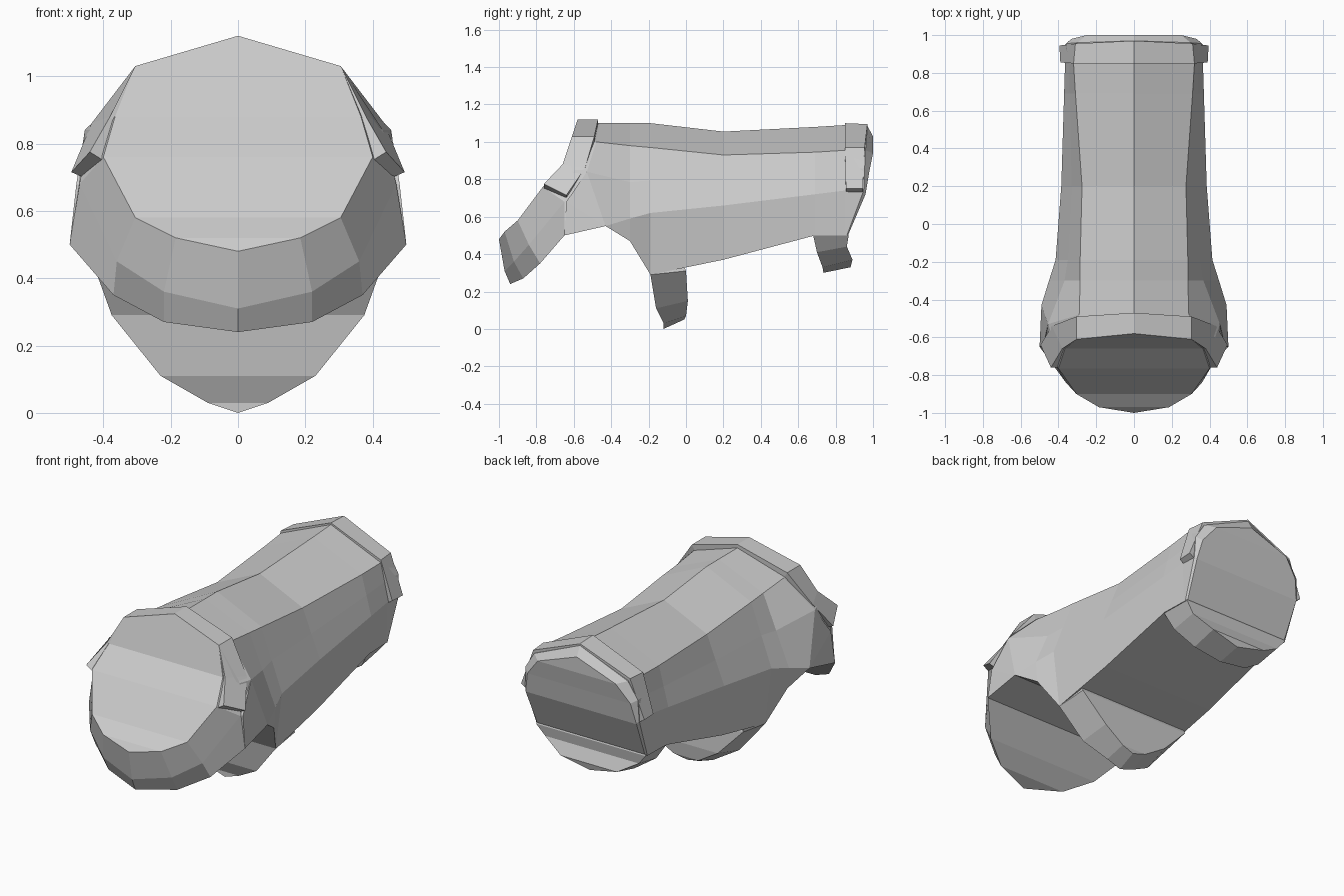
import bpy
import bmesh
from mathutils import Vector

old_cube = bpy.data.objects.get("Cube")
if old_cube:
    bpy.data.objects.remove(old_cube, do_unlink=True)

grey = bpy.data.materials.new("plain grey")
grey.use_nodes = True
colour = (0.6, 0.6, 0.6, 1)
grey.diffuse_color = colour
grey.node_tree.nodes["Principled BSDF"].inputs["Base Color"].default_value = colour


def mirrored(point):
    return Vector((-point[0], point[1], point[2]))


def full_ring(half):
    """Complete a half outline, listed from its top to its bottom."""
    return [Vector(p) for p in half] + [mirrored(p) for p in reversed(half)]


def loft(name, rings):
    """Skin closed rings and close both ends with strips across the width."""
    bm = bmesh.new()
    rows = [[bm.verts.new(p) for p in ring] for ring in rings]
    count = len(rows[0])
    for first, second in zip(rows, rows[1:]):
        for i in range(count):
            j = (i + 1) % count
            bm.faces.new((first[i], first[j], second[j], second[i]))
    for row in (rows[0], rows[-1]):
        for i in range(count // 2 - 1):
            bm.faces.new((row[i], row[i + 1], row[count - 2 - i], row[count - 1 - i]))
    bmesh.ops.remove_doubles(bm, verts=bm.verts, dist=0.0005)
    bmesh.ops.dissolve_degenerate(bm, edges=bm.edges, dist=0.0005)
    bmesh.ops.recalc_face_normals(bm, faces=bm.faces)
    mesh = bpy.data.meshes.new(name)
    bm.to_mesh(mesh)
    bm.free()
    mesh.materials.append(grey)
    obj = bpy.data.objects.new(name, mesh)
    bpy.context.collection.objects.link(obj)
    return obj


def half_loft(name, *halves):
    return loft(name, [full_ring(half) for half in halves])


def strap(name, front_edge, back_edge, inset=0.92):
    """Band over the top of the body, with a solid thickness."""
    def inward(p):
        return Vector((p[0] * inset, p[1], 0.5 + (p[2] - 0.5) * inset))

    sections = [[Vector(f), Vector(b), inward(b), inward(f)]
                for f, b in zip(front_edge, back_edge)]
    other_side = [[mirrored(p) for p in section] for section in reversed(sections[1:])]
    return loft(name, other_side + sections)


def station(y, top, shoulder, side, bottom):
    """Upright trunk section: top height, then (x, z) corners."""
    middle = (Vector(shoulder) + Vector(side)) / 2
    corners = [(0, top), shoulder, middle, side, bottom]
    return [(x, y, z) for x, z in corners]


# Trunk with a flat underside, from the neck to the sloping rear
neck_top = [(0, -.46, 1.1), (.29, -.48, 1), (.455, -.53, .84)]
chest_corner = (.49, -.43, .55)
half_loft(
    "body",
    neck_top + [(.48, -.64, .68), (.5, -.65, .5)],
    neck_top + [chest_corner, chest_corner],
    station(-.3, 1.1, (.285, .98), (.45, .59), (.44, .47)),
    station(-.19, 1.1, (.285, .97), (.415, .62), (.375, .29)),
    station(.2, 1.055, (.275, .93), (.385, .66), (.37, .37)),
    station(.69, 1.08, (.31, .945), (.37, .72), (.36, .5)),
    station(.85, 1.09, (.32, .955), (.365, .74), (.355, .5)),
    [(0, .97, 1.085), (.3, .96, .955), (.36, .955, .86), (.365, .95, .74), (.355, .86, .5)],
    [(0, 1, 1.03), (.25, 1, .94), (.33, .98, .84), (.355, .96, .72), (.345, .87, .51)],
)

# Sloping disc-shaped head with a deep lower rim
half_loft(
    "head",
    [(0, -.58, 1.12), (.305, -.61, 1.03), (.365, -.66, .88), (.4, -.765, .76),
     (.305, -.9, .58), (.185, -.97, .52), (0, -1, .48)],
    [(0, -.52, 1.1), (.3, -.54, 1), (.43, -.6, .84), (.47, -.65, .68),
     (.36, -.84, .45), (.22, -.92, .36), (0, -.97, .31)],
    neck_top + [(.5, -.65, .5), (.37, -.78, .35), (.22, -.87, .27), (0, -.94, .24)],
)

# Raised bands over the neck and the rear
strap("front_collar",
      [(0, -.58, 1.12), (.305, -.61, 1.03), (.38, -.66, .88), (.44, -.76, .775)],
      [(0, -.47, 1.12), (.305, -.49, 1.03), (.435, -.54, .86), (.495, -.64, .715)])
strap("rear_collar",
      [(0, .85, 1.1), (.32, .85, .97), (.39, .855, .75)],
      [(0, .97, 1.095), (.31, .955, .97), (.395, .945, .75)])

# Full-width rounded feet
half_loft(
    "front_foot",
    [(.36, -.17, .36), (.375, -.19, .29), (.23, -.16, .11), (.09, -.12, .03), (0, -.12, 0)],
    [(.36, -.02, .36), (.365, 0, .31), (.21, .01, .15), (.08, 0, .07), (0, -.01, .05)],
)
half_loft(
    "rear_foot",
    [(.34, .7, .55), (.355, .68, .5), (.3, .7, .41), (.18, .73, .33), (0, .735, .3)],
    [(.34, .85, .55), (.35, .87, .5), (.3, .86, .44), (.18, .89, .37), (0, .88, .33)],
)
